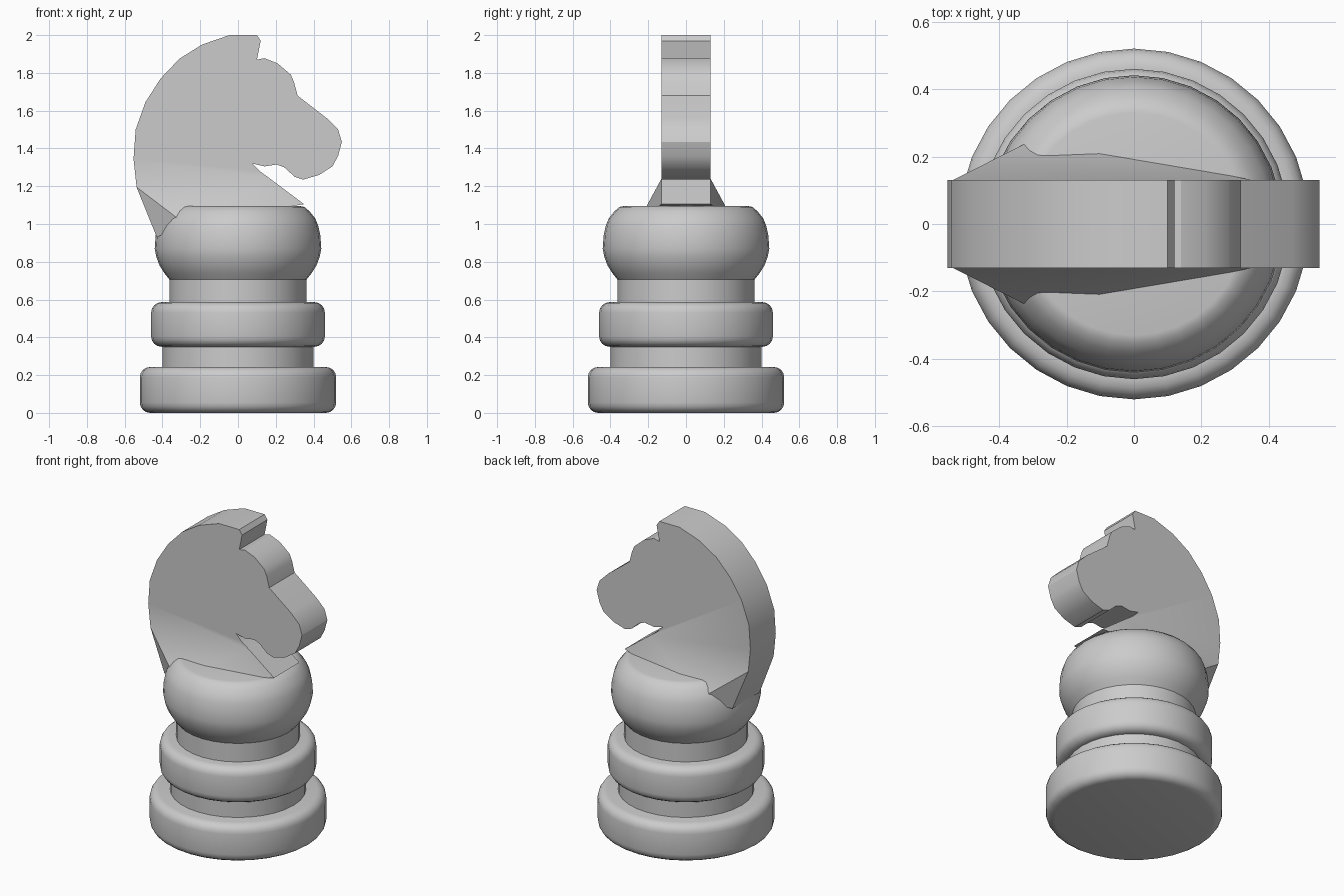
import bpy, bmesh, math

if "Cube" in bpy.data.objects:
    bpy.data.objects.remove(bpy.data.objects["Cube"])

SIDES = 32


def finish(bm, name, angle):
    bmesh.ops.recalc_face_normals(bm, faces=bm.faces)
    mesh = bpy.data.meshes.new(name)
    bm.to_mesh(mesh)
    bm.free()
    ob = bpy.data.objects.new(name, mesh)
    bpy.context.collection.objects.link(ob)
    bpy.ops.object.select_all(action='DESELECT')
    bpy.context.view_layer.objects.active = ob
    ob.select_set(True)
    bpy.ops.object.shade_smooth_by_angle(angle=math.radians(angle))
    return ob


def lathe(name, profile):
    """Closed solid from (radius, z) points, bottom to top."""
    bm = bmesh.new()
    rings = []
    for r, z in profile:
        rings.append([bm.verts.new((r * math.cos(2 * math.pi * i / SIDES),
                                    r * math.sin(2 * math.pi * i / SIDES), z))
                      for i in range(SIDES)])
    for a, b in zip(rings, rings[1:]):
        for i in range(SIDES):
            j = (i + 1) % SIDES
            bm.faces.new((a[i], a[j], b[j], b[i]))
    bm.faces.new(rings[0])
    bm.faces.new(rings[-1])
    return finish(bm, name, 40)


def rounded_disc(name, r, z0, z1, c=0.055):
    arc = [(r - c + c * math.sin(t), c - c * math.cos(t))
           for t in (k * math.pi / 8 for k in range(5))]
    lathe(name, [(x, z0 + h) for x, h in arc] +
          [(x, z1 - h) for x, h in reversed(arc)])


# Turned pedestal
rounded_disc("foot_disc", 0.52, 0.0, 0.243)
lathe("lower_neck", [(0.40, 0.22), (0.40, 0.37)])
rounded_disc("collar_ring", 0.46, 0.35, 0.586)
lathe("upper_neck", [(0.363, 0.56), (0.363, 0.72)])
lathe("shoulder_bulb", [(0.36, 0.702), (0.39, 0.74), (0.415, 0.78),
                        (0.432, 0.825), (0.441, 0.868), (0.436, 0.94),
                        (0.425, 0.99), (0.41, 1.028), (0.38, 1.066),
                        (0.352, 1.09), (0.33, 1.095)])

# Horse head outline (x, z): mane, ear, brow, muzzle, jaw, throat
upper = [(-.537, 1.195), (-.553, 1.345), (-.542, 1.50), (-.49, 1.645),
         (-.41, 1.77), (-.31, 1.875), (-.19, 1.95), (-.045, 2.0), (.10, 2.0),
         (.12, 1.97), (.10, 1.87), (.14, 1.878), (.21, 1.85), (.28, 1.79),
         (.297, 1.75), (.315, 1.68), (.47, 1.56), (.53, 1.50), (.55, 1.435),
         (.53, 1.36), (.50, 1.305), (.43, 1.26), (.345, 1.235), (.30, 1.25),
         (.245, 1.30), (.205, 1.315), (.14, 1.305), (.077, 1.32),
         (.115, 1.28), (.17, 1.24)]
# Neck below the crease flares out into the bulb: (x, half width, z)
lower = [(.35, .13, 1.105), (-.28, .26, 1.0), (-.43, .14, .93)]

bm = bmesh.new()
sides = []
for s in (-1, 1):
    up = [bm.verts.new((x, s * 0.13, z)) for x, z in upper]
    c, e, d = [bm.verts.new((x, s * w, z)) for x, w, z in lower]
    bm.faces.new(up)
    bm.faces.new((up[-1], c, e))
    bm.faces.new((up[0], up[-1], e))
    bm.faces.new((up[0], e, d))
    sides.append(up + [c, e, d])
left, right = sides
for i in range(len(left) - 3):
    bm.faces.new((left[i], left[i + 1], right[i + 1], right[i]))
n = len(left)
for i, j in ((n - 3, n - 2), (n - 2, n - 1), (n - 1, 0)):
    bm.faces.new((left[i], left[j], right[j], right[i]))

# Soften only the outer rim of the head
rim = [e for e in bm.edges
       if e.verts[0].co.y * e.verts[1].co.y > 0
       and min(v.co.z for v in e.verts) > 1.11
       and len(e.link_faces) == 2
       and e.calc_face_angle(0) > math.radians(60)]
bmesh.ops.bevel(bm, geom=rim, offset=0.016, segments=2, profile=0.5,
                affect='EDGES', clamp_overlap=True)
finish(bm, "horse_head", 32)
